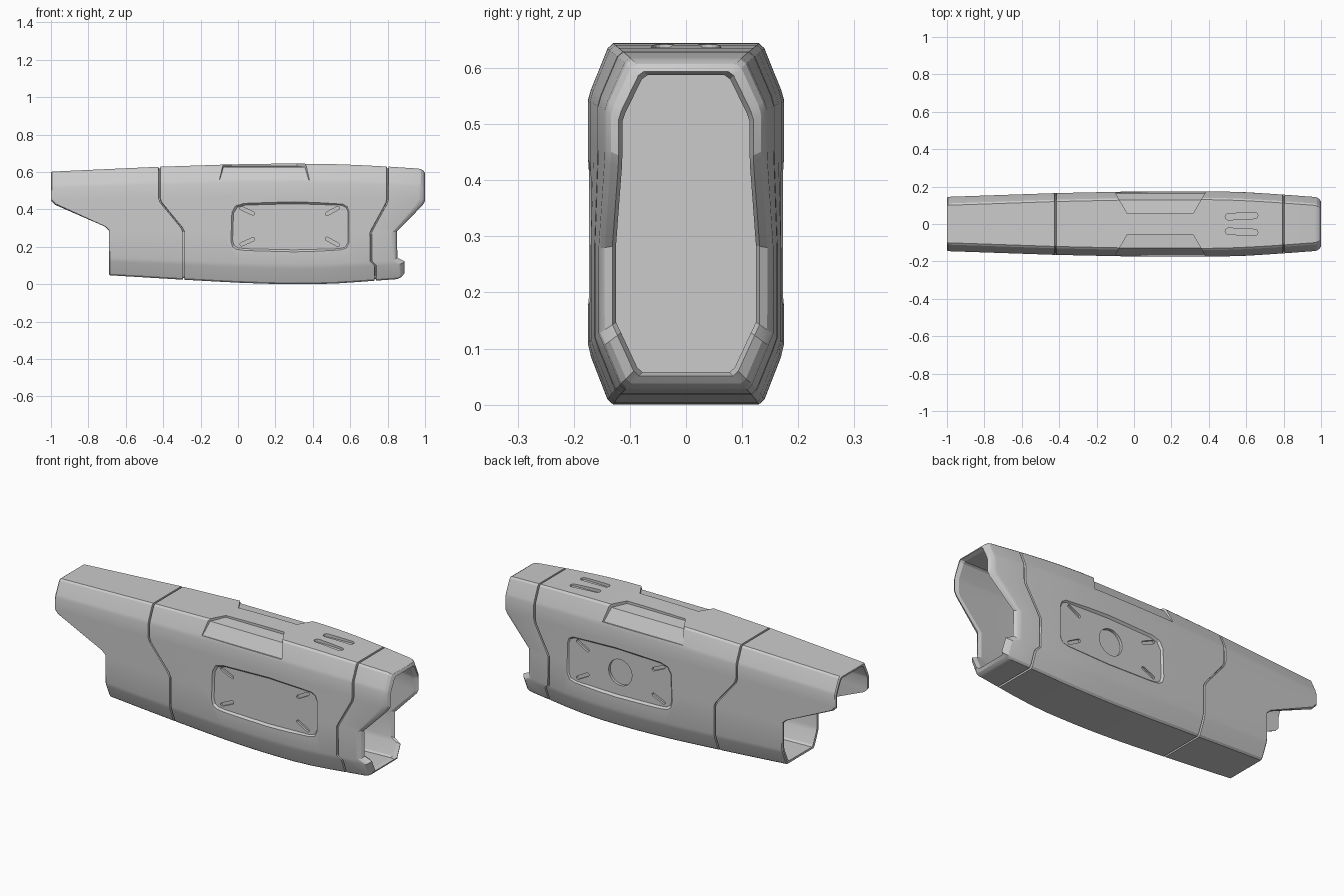
import bpy, bmesh, math

if "Cube" in bpy.data.objects:
    bpy.data.objects.remove(bpy.data.objects["Cube"])


def lerp_table(table, x):
    if x <= table[0][0]:
        return table[0][1]
    for (x0, v0), (x1, v1) in zip(table, table[1:]):
        if x <= x1:
            return v0 + (v1 - v0) * (x - x0) / (x1 - x0)
    return table[-1][1]


def make_object(name, verts, faces):
    me = bpy.data.meshes.new(name)
    me.from_pydata(verts, [], faces)
    bm = bmesh.new()
    bm.from_mesh(me)
    bmesh.ops.recalc_face_normals(bm, faces=bm.faces)
    bm.to_mesh(me)
    bm.free()
    ob = bpy.data.objects.new(name, me)
    bpy.context.collection.objects.link(ob)
    return ob


# Half width, bottom and top height along the length
WIDTH = [(-1, .145), (-.42, .165), (-.1, .172), (.1, .175), (.42, .175), (.6, .17), (.8, .157), (1, .142)]
BOTTOM = [(-1, .062), (-.69, .048), (-.29, .024), (0, .008), (.2, .001), (.4, 0), (.55, .005), (.75, .02), (1, .038)]
TOP = [(-1, .602), (-.42, .628), (0, .642), (.25, .645), (.5, .643), (.65, .637), (.8, .629), (1, .616)]

# Rows of half the cross-section: height fraction, side inset,
# and x of left end, left seam, right seam, right end
ROWS = [
    (0,    .045, -.69, -.29, .733, .88),
    (.014, .035, -.69, -.29, .734, .89),
    (.13,  .006, -.69, -.29, .735, .89),
    (.168, 0,    -.69, -.29, .712, .852),
    (.42,  0,    -.69, -.29, .71, .85),
    (.46,  0,    -.715, -.302, .722, .872),
    (.68,  0,    -.98, -.412, .795, .988),
    (.72,  0,    -1, -.42, .80, 1),
    (.84,  0,    -1, -.42, .80, 1),
    (.87,  .005, -1, -.42, .80, 1),
    (.986, .035, -1, -.42, .80, 1),
    (1,    .045, -1, -.42, .80, 1),
]


def section_point(x, t, yin, inset):
    zb, zt = lerp_table(BOTTOM, x) + inset, lerp_table(TOP, x) - inset
    return lerp_table(WIDTH, x) - yin - inset, zb + t * (zt - zb)


# Columns: segment (0 rear, 1 middle, 2 nose), fraction, x shift, inset
def seam(seg):
    return [(seg, 1, -.005, 0), (seg, 1, -.003, .009), (seg, 1, .003, .009), (seg, 1, .005, 0)]


COLS = [(0, 0, 0, .004), (0, 0, .006, 0), (0, .5, 0, 0)] + seam(0)
COLS += [(1, i / 10, 0, 0) for i in range(1, 10)] + seam(1)
COLS += [(2, 1, -.035, 0), (2, 1, -.022, .002), (2, 1, -.009, .009), (2, 1, 0, .022)]
COLS += [(2, 1, -.02, .03), (2, 0, 0, .03)]
COLS += [(1, i / 10, 0, .03) for i in range(9, 0, -1)]
COLS += [(0, 1, 0, .03), (0, 0, .002, .014)]

# Body shell: outer skin and inner skin as one closed ring of columns
verts, faces = [], []
loop = [(r, 1) for r in ROWS] + [(r, -1) for r in reversed(ROWS)]
n, m = len(loop), len(COLS)
for seg, f, dx, inset in COLS:
    for r, side in loop:
        x = r[2 + seg] + f * (r[3 + seg] - r[2 + seg]) + dx
        y, z = section_point(x, r[0], r[1], inset)
        verts.append((x, side * y, z))
for c in range(m):
    for k in range(n):
        a, b = c * n, ((c + 1) % m) * n
        faces.append((a + k, a + (k + 1) % n, b + (k + 1) % n, b + k))
body = make_object("body_shell", verts, faces)

# Inner bulkhead that closes the hollow
pts = []
for r, side in loop:
    y, z = section_point(0, r[0], r[1], .028)
    pts.append((0, side * y, z))
make_object("inner_bulkhead", pts, [tuple(range(n))])


def cut(name, rings):
    """Subtract a closed loft through the given rings from the body."""
    k = len(rings[0])
    v = [p for ring in rings for p in ring]
    f = [tuple(range(k)), tuple(range(len(v) - k, len(v)))]
    for j in range(len(rings) - 1):
        for i in range(k):
            f.append((j * k + i, j * k + (i + 1) % k, (j + 1) * k + (i + 1) % k, (j + 1) * k + i))
    tool = make_object(name, v, f)
    tool.hide_render = True
    mod = body.modifiers.new(name, 'BOOLEAN')
    mod.operation, mod.solver, mod.object = 'DIFFERENCE', 'EXACT', tool
    bpy.context.view_layer.objects.active = body
    bpy.ops.object.modifier_apply(modifier=name)
    bpy.data.objects.remove(tool)


def capsule(cx, cy, length, rad, ang):
    out = []
    for end in (1, -1):
        for i in range(7):
            a = -math.pi / 2 + math.pi * i / 6 + (0 if end == 1 else math.pi)
            px, py = end * (length / 2 - rad) + rad * math.cos(a), rad * math.sin(a)
            out.append((cx + px * math.cos(ang) - py * math.sin(ang),
                        cy + px * math.sin(ang) + py * math.cos(ang)))
    return out


PANEL = [(-.04, .23), (-.032, .2), (-.01, .185), (.03, .18), (.3, .173), (.55, .18), (.585, .189),
         (.6, .22), (.6, .39), (.59, .418), (.565, .432), (.3, .441), (.03, .433), (-.015, .42), (-.035, .385)]
inner = [(.28 + (x - .28) * .965, .307 + (z - .307) * .92) for x, z in PANEL]

for s in (1, -1):
    # Recessed side panel
    cut("side_panel", [[(x, s * .2, z) for x, z in PANEL],
                       [(x, s * .175, z) for x, z in PANEL],
                       [(x, s * .164, z) for x, z in inner]])
    # Four slots pointing at the panel centre
    for cx, cz, ang in ((.05, .392, -.42), (.505, .392, .5), (.05, .227, .42), (.505, .227, -.5)):
        slot = capsule(cx, cz, .085, .009, ang)
        cut("panel_slot", [[(x, s * y, z) for x, z in slot] for y in (.2, .153)])
    # Recess over the upper chamfer
    prof = [(.055, .72), (.055, .631), (.128, .626), (.164, .557), (.25, .557), (.25, .72)]
    grow = [(y, (y - .055) * .58) for y, z in prof]
    cut("shoulder_recess", [[(-.035 - g, s * y, z) for (y, z), (_, g) in zip(prof, grow)],
                            [(.315 + g, s * y, z) for (y, z), (_, g) in zip(prof, grow)]])
    # Slot in the top
    slot = capsule(.575, s * .042, .175, .017, s * .05)
    cut("top_slot", [[(x, y, z) for x, y in slot] for z in (.7, .626)])

# Round socket in the back panel
ring = [(.28 + .07 * math.cos(i * math.pi / 16), .307 + .07 * math.sin(i * math.pi / 16)) for i in range(32)]
cut("round_socket", [[(x, y, z) for x, z in ring] for y in (.2, .149)])

bpy.ops.object.select_all(action='DESELECT')
body.select_set(True)
bpy.context.view_layer.objects.active = body
bpy.ops.object.shade_smooth_by_angle(angle=math.radians(20))
